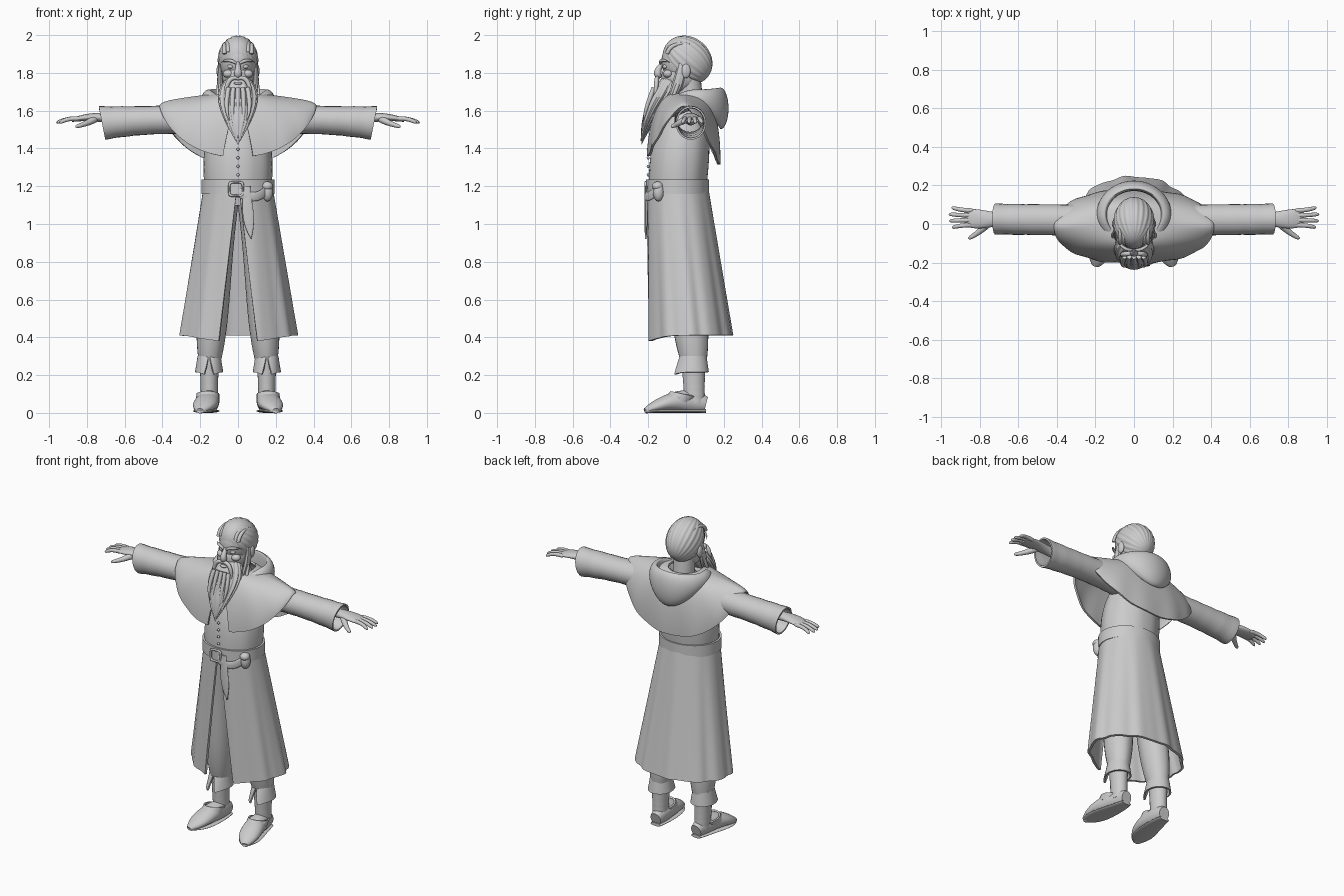
import bpy, bmesh
from math import sin, cos, pi, asin, radians
from mathutils import Vector

if bpy.data.objects.get("Cube"):
    bpy.data.objects.remove(bpy.data.objects["Cube"])

grey = bpy.data.materials.new("clay grey")
grey.use_nodes = True
grey.diffuse_color = (.6, .6, .6, 1)
grey.node_tree.nodes["Principled BSDF"].inputs["Base Color"].default_value = grey.diffuse_color
X, Y, Z = Vector((1, 0, 0)), Vector((0, 1, 0)), Vector((0, 0, 1))


def finish(name, bm, mirror=False, thick=0):
    """Turn a bmesh into a named, smoothly shaded part."""
    bmesh.ops.recalc_face_normals(bm, faces=bm.faces)
    mesh = bpy.data.meshes.new(name)
    bm.to_mesh(mesh)
    bm.free()
    mesh.materials.append(grey)
    part = bpy.data.objects.new(name, mesh)
    bpy.context.collection.objects.link(part)
    bpy.ops.object.select_all(action='DESELECT')
    part.select_set(True)
    bpy.context.view_layer.objects.active = part
    if thick:
        cloth = part.modifiers.new("cloth", 'SOLIDIFY')
        cloth.thickness, cloth.offset = thick, 0
        bpy.ops.object.modifier_apply(modifier="cloth")
    if mirror:
        part.modifiers.new("other_side", 'MIRROR')
        bpy.ops.object.modifier_apply(modifier="other_side")
    bpy.ops.object.shade_smooth_by_angle(angle=radians(50))


def skin(rings, closed=True, cap=False):
    """Bridge neighbouring rows of points with quads."""
    bm = bmesh.new()
    rows = [[bm.verts.new(point) for point in ring] for ring in rings]
    count = len(rows[0])
    for low, high in zip(rows, rows[1:]):
        for i in range(count if closed else count - 1):
            j = (i + 1) % count
            bm.faces.new((low[i], low[j], high[j], high[i]))
    if cap:
        bm.faces.new(rows[0])
        bm.faces.new(rows[-1])
    return bm


def bezier(controls, t):
    """Point or number on a curve with any number of controls."""
    while len(controls) > 1:
        controls = [a + (b - a) * t for a, b in zip(controls, controls[1:])]
    return controls[0]


def tube(name, path, wide, deep=None, up=Z, level=None, mirror=False,
         sides=24, groove=0, grooves=8, wrinkle=0, rounded=0, hollow=0):
    """Sweep an ellipse with varying radii along a curve."""
    path = [Vector(point) for point in path]
    deep = deep or wide
    steps, rings = 24, []
    for i in range(steps + 1):
        t = (1 - cos(pi * i / steps)) / 2
        ahead, behind = min(t + .01, 1), max(t - .01, 0)
        along = (level or bezier(path, ahead) - bezier(path, behind)).normalized()
        side = along.cross(up).normalized()
        normal = side.cross(along)
        bulge = 1 + wrinkle * sin(t * 40)
        if rounded:
            bulge *= max(0, 1 - abs(t + t - 1) ** rounded) ** .5
        ring = []
        for j in range(sides):
            angle = 2 * pi * j / sides
            size = bulge * (1 + groove * cos(grooves * angle))
            ring.append(bezier(path, t)
                        + side * cos(angle) * max(bezier(wide, t) * size, .001)
                        + normal * sin(angle) * max(bezier(deep, t) * size, .001))
        rings.append(ring)
    finish(name, skin(rings, cap=not hollow), mirror, hollow)


def surface(name, shape, across, down, closed=False, mirror=False, thick=0):
    """Build a sheet from a rule giving a point for each (u, v)."""
    last = across if closed else across - 1
    rings = [[shape(i / last, j / (down - 1)) for i in range(across)] for j in range(down)]
    bm = skin(rings, closed)
    bmesh.ops.remove_doubles(bm, verts=bm.verts, dist=.0002)
    finish(name, bm, mirror, thick)


def ball(name, at, size, mirror=False):
    bm = bmesh.new()
    bmesh.ops.create_uvsphere(bm, u_segments=32, v_segments=20, radius=1)
    for v in bm.verts:
        v.co = Vector(size) * Vector((0, 0, 0)).dot(v.co) + Vector(s * c + a for s, c, a in zip(size, v.co, at))
    finish(name, bm, mirror)


def split(u, gap):
    """Angle around the body, leaving a gap at the front."""
    return gap - pi / 2 + (2 * pi - 2 * gap) * u


def power(value, exponent):
    return abs(value) ** exponent * (1 if value >= 0 else -1)


# Robe skirt, open down the front
def skirt(u, v):
    radius = .175 + .13 * v
    angle = split(u, asin((.004 + .096 * v) / radius))
    fold = 1 + .02 * v ** .6 * cos(11 * angle) + .008 * v * sin(19 * angle)
    front, back = -.2, .11 + .13 * v
    y = (back + front) / 2 + (back - front) / 2 * sin(angle) * fold
    hem = .79 + .035 * max(0, -sin(angle)) ** 3
    return radius * cos(angle) * fold, y, 1.2 - v * hem


surface("robe_skirt", skirt, 121, 24, thick=.014)

# Robe body, buttons and sleeves
tube("robe_body", [(0, -.045, 1.14), (0, -.04, 1.4), (0, .01, 1.66)], wide=[.17, .19, .2, .06],
     deep=[.15, .16, .18, .06], up=Y, level=Z, sides=40, groove=.008, grooves=10)
for i in range(4):
    ball("robe_button", at=(0, -.2, 1.26 + i * .045), size=(.008, .008, .008))
tube("sleeve", [(.1, .02, 1.55), (.4, .02, 1.56), (.72, .026, 1.535)], wide=[.075], deep=[.09, .055, .085],
     level=X - Z * .2, mirror=True, wrinkle=.015, hollow=.01)


# Shoulder cape, open at the front
def cape(u, v):
    angle = split(u, asin(.02 + .14 * v))
    c, s = power(cos(angle), .9), power(sin(angle), .9)
    spread = 1 - (1 - v) ** 2
    drop = (.27 if s < 0 else .31) * abs(sin(angle)) ** 1.3
    fold = 1 + .02 * v * v * cos(13 * angle)
    y = (.1 + .087 * spread) * s * fold - .013 * v
    return (.1 + .31 * spread) * c, y, 1.685 - .06 * v - drop * v ** 1.4


surface("shoulder_cape", cape, 101, 18, thick=.012)


# Lowered hood: a hollow crescent section swept around the neck
def hood(u, v):
    angle, turn = 2 * pi * u, 2 * pi * v
    back, front = max(0, sin(angle)) ** 2, max(0, -sin(angle)) ** 2
    swell = (.042 if cos(turn) > 0 else -.012) * abs(cos(turn))
    height = .055 + .055 * back
    z = 1.657 - .045 * back - .06 * front + height * sin(turn)
    return (.152 + swell) * cos(angle), .05 + (.133 + swell) * sin(angle), z


surface("hood", hood, 56, 29, closed=True)


# Belt, buckle, hanging strap and pouch
def belt(u, v):
    angle = 2 * pi * u
    return .187 * cos(angle), .16 * sin(angle) - .045, 1.16 + .075 * v


def buckle(u, v):
    angle, turn = 2 * pi * u, 2 * pi * v
    radius = .036 + .006 * cos(turn)
    return (radius * power(cos(angle), .4) - .01, .007 * sin(turn) - .214,
            radius * power(sin(angle), .4) + 1.185)


surface("belt", belt, 56, 4, closed=True, thick=.012)
surface("belt_buckle", buckle, 40, 9, closed=True)
tube("belt_loop", [(0, -.21, 1.17), (.1, -.23, 1.11), (.16, -.14, 1.19)], wide=[.006], deep=[.024])
tube("hanging_strap", [(.045, -.21, 1.2), (.05, -.22, 1.05), (.07, -.21, .92)],
     wide=[.02, .02, .04, .03, 0], deep=[.006], up=Y)
ball("pouch", at=(.155, -.145, 1.17), size=(.03, .03, .05))
ball("pouch_flap", at=(.155, -.15, 1.2), size=(.03, .03, .025))

# Head and face
tube("neck", [(0, .03, 1.6), (0, .01, 1.8)], wide=[.065], up=Y)
ball("skull", at=(0, 0, 1.86), size=(.098, .13, .13))
ball("jaw", at=(0, -.03, 1.78), size=(.083, .1, .09))
tube("nose", [(0, -.12, 1.86), (0, -.14, 1.83), (0, -.17, 1.79), (0, -.13, 1.78)],
     wide=[.01, .01, .03, .014], up=Y, rounded=8)
ball("eye", at=(.038, -.108, 1.833), size=(.018, .016, .012), mirror=True)
ball("cheek", at=(.05, -.095, 1.795), size=(.03, .026, .022), mirror=True)
tube("eyebrow", [(.01, -.134, 1.85), (.05, -.14, 1.88), (.09, -.085, 1.855)],
     wide=[.006, .014, 0], up=Y, mirror=True)
ball("ear", at=(.1, 0, 1.81), size=(.014, .024, .038), mirror=True)


# Swept back hair with grooves running from brow to nape
def hair(u, v):
    angle, pole = 2 * pi * u, pi * v
    girth = sin(pole) * (1 + .018 * cos(22 * angle))
    along, rise = -.14 * cos(pole), .12 * girth * sin(angle)
    return (.106 * girth * cos(angle), along * .76 + rise * .65 + .008,
            rise * .76 - along * .65 + 1.868)


surface("hair", hair, 132, 22, closed=True)
for i in range(4):
    x = .012 + .02 * i
    lower = x * .4
    tube("hair_lock", [(x, -.1, 1.93 - lower), (x, -.08, 2 - lower), (x, .04, 1.98 - lower)],
         wide=[.01, .015, 0], mirror=True)

# Beard, moustache and side locks
tube("beard", [(0, -.08, 1.77), (0, -.12, 1.66), (0, -.2, 1.6), (0, -.235, 1.42)],
     wide=[.06, .13, .1, .08, 0], deep=[.05, .08, .05, .04, 0], up=Y, level=Z,
     sides=96, groove=.04, grooves=16)
tube("moustache", [(0, -.15, 1.77), (.06, -.16, 1.79), (.07, -.15, 1.71), (.06, -.175, 1.65)],
     wide=[.01, .014, .014, 0], up=Y, mirror=True)
ball("lower_lip", at=(0, -.15, 1.745), size=(.022, .012, .008))
tube("sideburn", [(.094, -.025, 1.85), (.1, -.03, 1.75), (.085, -.075, 1.67)],
     wide=[.006, .02, .01], deep=[.014, .04, .02], up=Y, level=Z, mirror=True, groove=.08)
tube("side_lock", [(.1, -.04, 1.75), (.12, -.07, 1.65), (.1, -.135, 1.57)],
     wide=[.01, .01, 0], up=Y, mirror=True)
for i in range(3):
    x = .025 * i
    tube("beard_strand", [(x, -.17, 1.72), (x * 1.5, -.22, 1.6), (x * .8, x * .3 - .24, 1.44 + x * 2)],
         wide=[.012, .014, 0], up=Y, mirror=True)

# Hands
tube("palm", [(.6, .025, 1.55), (.77, .02, 1.58), (.88, .032, 1.55)], wide=[.03, .02, .07, .04],
     deep=[.028, .028, .02, .01], up=Z, level=X, mirror=True)
for i in range(4):
    y = .07 - .025 * i
    tip = .968 - .015 * abs(i - 1.4)
    tube("finger", [(.83, y, 1.556), (.9, y, 1.565), (tip, y * 1.4 - .012, 1.535)],
         wide=[.012, .012, .009], mirror=True, rounded=8)
tube("thumb", [(.75, .01, 1.56), (.8, -.045, 1.53), (.86, -.076, 1.515)],
     wide=[.022, .014, .01], mirror=True, rounded=8)

# Trousers and flared cuffs
tube("trouser_leg", [(.08, -.03, 1.1), (.13, 0, .7), (.15, .04, .28)], wide=[.08, .08, .08, .1, .06],
     deep=[.1, .1, .08, .12, .07], up=Y, level=Z, mirror=True, groove=.012, grooves=7)


def cuff(u, v):
    angle = split(u, .05 + .3 * v)
    front = max(0, -sin(angle))
    return (.153 + (.056 + .014 * v) * cos(angle),
            .038 + (.066 + (.012 + .025 * front) * v) * sin(angle),
            .3 - v * (.085 + .015 * front ** 4))


surface("trouser_cuff", cuff, 41, 8, mirror=True, thick=.01)

# Shoes
tube("boot_shaft", [(.152, .045, .05), (.152, .038, .29)], wide=[.045, .045, .053],
     deep=[.055, .055, .066], up=Y, level=Z, mirror=True, wrinkle=.01)
for name, middle, tip, deep in (("shoe", .09, .01, [.04, .08, .05, .04, .015]), ("shoe_sole", .01, .01, [.01])):
    tube(name, [(.145, .105, min(middle, .045)), (.15, -.06, middle), (.2, -.215, tip)],
         wide=[.035, .06, .05, .1, .02], deep=deep, mirror=True)


def shoe_strap(u, v):
    angle = 2 * pi * u
    return (.16 + .056 * cos(angle), .066 * sin(angle) - .012 - .03 * v,
            .1 - .035 * v - .012 * sin(angle))


surface("shoe_strap", shoe_strap, 28, 3, closed=True, mirror=True, thick=.01)
ball("shoe_buckle", at=(.214, -.035, .085), size=(.008, .016, .016), mirror=True)
